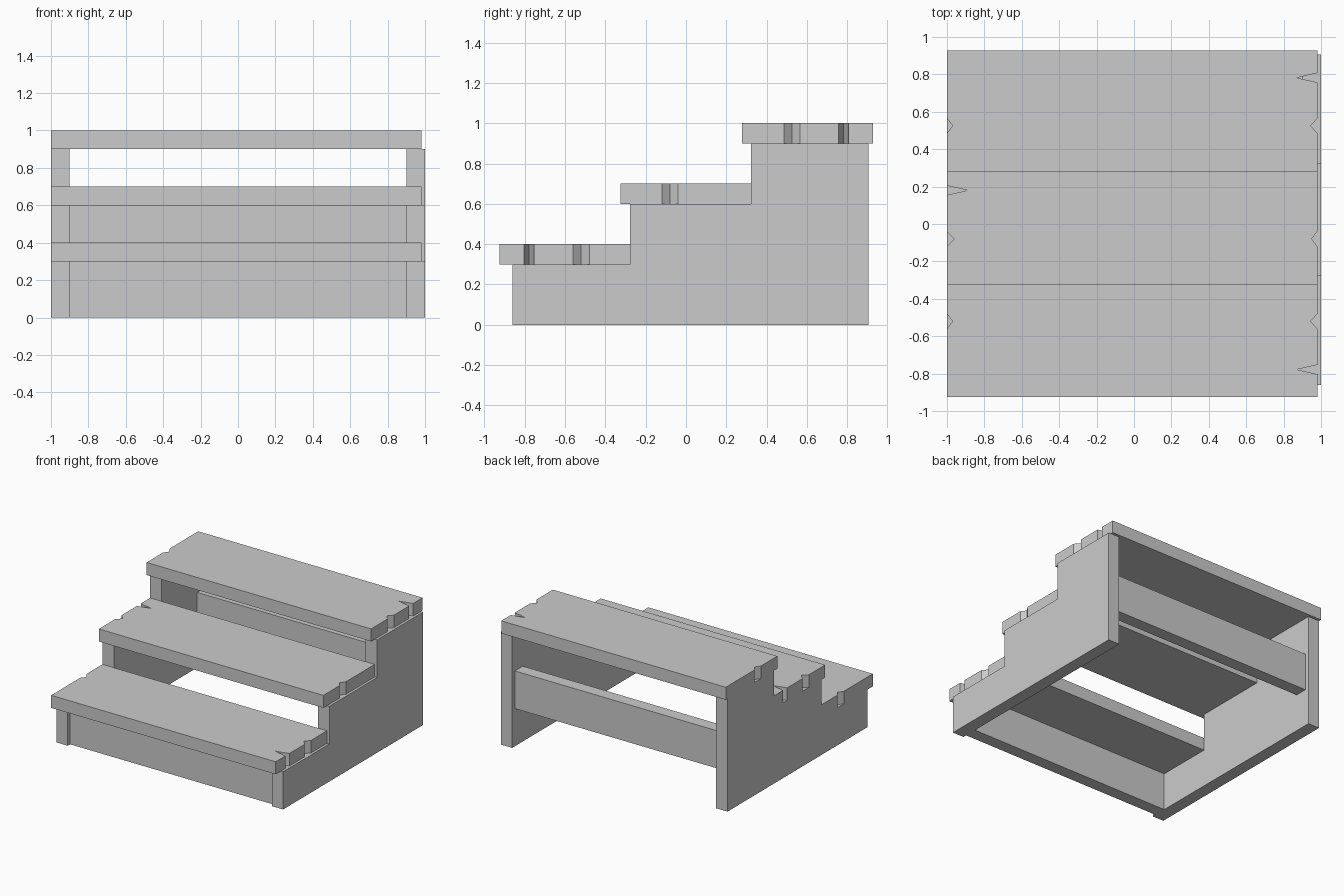
import bpy, bmesh
from mathutils import Vector

if "Cube" in bpy.data.objects:
    bpy.data.objects.remove(bpy.data.objects["Cube"])


def prism(name, points, offset):
    """Extrude a flat outline along an offset vector."""
    bm = bmesh.new()
    face = bm.faces.new([bm.verts.new(p) for p in points])
    ext = bmesh.ops.extrude_face_region(bm, geom=[face])
    bmesh.ops.translate(bm, vec=Vector(offset),
                        verts=[v for v in ext["geom"] if isinstance(v, bmesh.types.BMVert)])
    bmesh.ops.recalc_face_normals(bm, faces=bm.faces)
    mesh = bpy.data.meshes.new(name)
    bm.to_mesh(mesh)
    bm.free()
    obj = bpy.data.objects.new(name, mesh)
    bpy.context.collection.objects.link(obj)
    return obj


def tread(name, y0, y1, z, right, left):
    """Plank with V-shaped cracks (y, half width, tip x) at each end, in rising y."""
    pts = [(-1, y0), (0.98, y0)]
    for y, w, tip in right:
        pts += [(0.98, y - w), (tip, y), (0.98, y + w)]
    pts += [(0.98, y1), (-1, y1)]
    for y, w, tip in reversed(left):
        pts += [(-1, y + w), (tip, y), (-1, y - w)]
    prism(name, [(x, y, z) for x, y in pts], (0, 0, 0.1))


# Treads with cracked ends
tread("lower_tread", -0.925, -0.278, 0.3,
      [(-0.778, 0.025, 0.87), (-0.52, 0.04, 0.945)], [(-0.52, 0.04, -0.97)])
tread("middle_tread", -0.325, 0.322, 0.6,
      [(-0.08, 0.04, 0.95)], [(-0.08, 0.04, -0.96), (0.18, 0.025, -0.89)])
tread("upper_tread", 0.277, 0.927, 0.9,
      [(0.525, 0.04, 0.945), (0.782, 0.025, 0.87)], [(0.525, 0.04, -0.97)])

# Stepped side panels
steps = [(-0.86, 0), (0.905, 0), (0.905, 0.9), (0.322, 0.9),
         (0.322, 0.6), (-0.278, 0.6), (-0.278, 0.3), (-0.86, 0.3)]
for name, x in (("left_side_panel", -1), ("right_side_panel", 0.9)):
    prism(name, [(x, y, z) for y, z in steps], (0.1, 0, 0))

# Cross boards between the side panels
for name, y, z in (("front_board", -0.83, 0), ("back_board", 0.77, 0.3)):
    prism(name, [(-0.9, y, z), (-0.9, y + 0.1, z),
                 (-0.9, y + 0.1, z + 0.3), (-0.9, y, z + 0.3)], (1.8, 0, 0))
